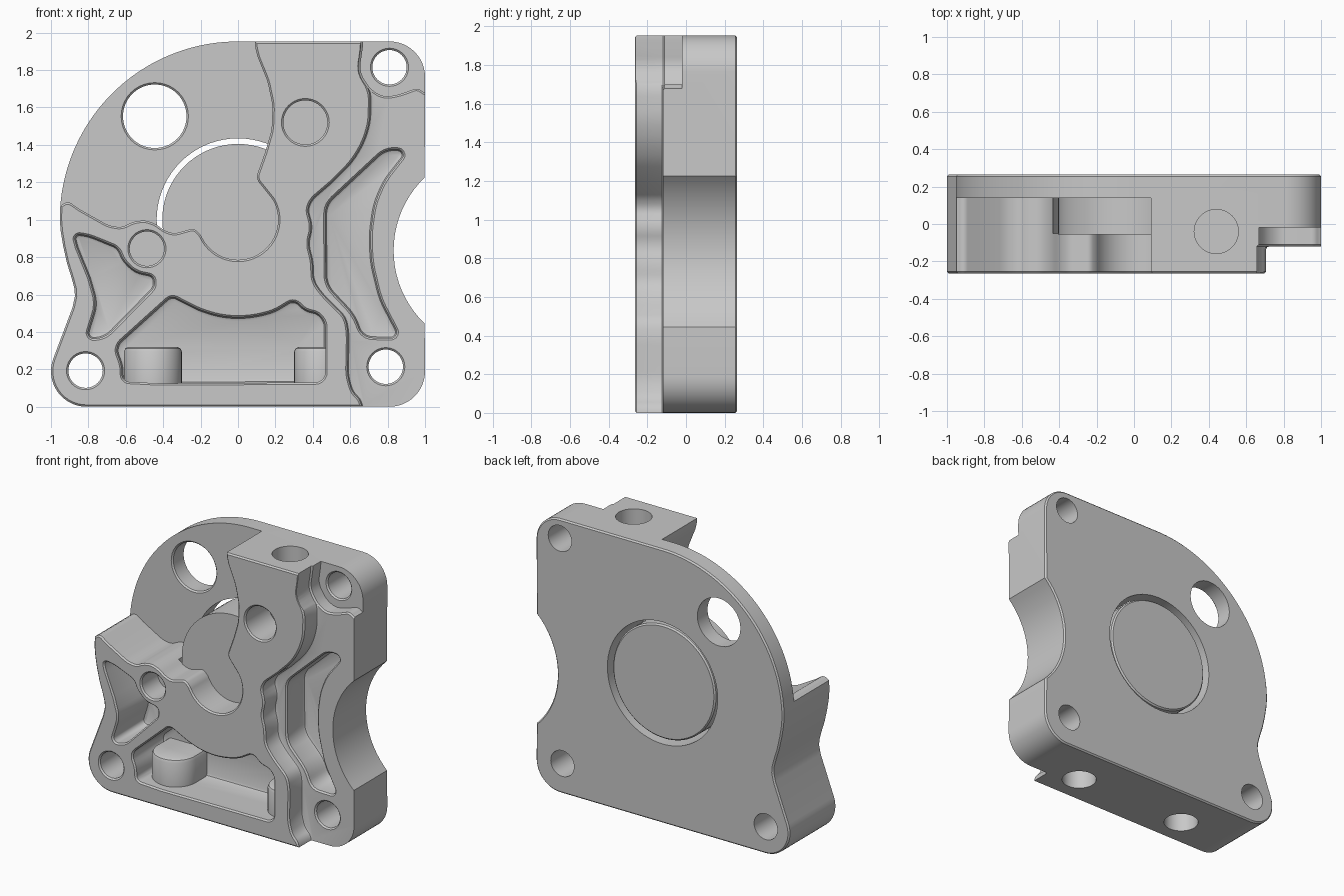
import bpy, bmesh
from math import sin, cos, radians
from mathutils import Vector

old = bpy.data.objects.get("Cube")
if old:
    bpy.data.objects.remove(old, do_unlink=True)

GREY = (0.58, 0.58, 0.58, 1)
grey = bpy.data.materials.new("cast_grey")
grey.use_nodes = True
grey.diffuse_color = GREY
grey.node_tree.nodes["Principled BSDF"].inputs["Base Color"].default_value = GREY

FRONT, BACK = -0.265, 0.265
RIM = 0.01


def arc(cx, cy, r, start, end, steps):
    """Points along an arc, angles in degrees."""
    angles = [radians(start + (end - start) * i / steps) for i in range(steps + 1)]
    return [(cx + r * cos(a), cy + r * sin(a)) for a in angles]


def circle(cx, cy, r, steps=40):
    return arc(cx, cy, r, 0, 360, steps)[:-1]


def rounded(points, cut=0.055, steps=5):
    """Replace every real corner of a closed outline with a circular arc."""
    out = []
    pts = [Vector(p) for p in points]
    for i, p in enumerate(pts):
        a, b = pts[i - 1] - p, pts[(i + 1) % len(pts)] - p
        c = min(cut, a.length * 0.45, b.length * 0.45)
        a, b = p + a.normalized() * c, p + b.normalized() * c
        w = (b - a).length / (2 * c)
        if w > 0.997:
            out.append(tuple(p))
            continue
        for k in range(steps + 1):
            t = k / steps
            u, v, s = (1 - t) ** 2, 2 * w * t * (1 - t), t * t
            out.append(tuple((a * u + p * v + b * s) / (u + v + s)))
    return out


def offset(points, d):
    """Move an outline outward by d (inward if negative)."""
    pts = [Vector(p) for p in points]
    out = []
    for i, p in enumerate(pts):
        e1 = (p - pts[i - 1]).normalized()
        e2 = (pts[(i + 1) % len(pts)] - p).normalized()
        n1, n2 = Vector((e1.y, -e1.x)), Vector((e2.y, -e2.x))
        out.append(p + (n1 + n2) * d / max(1 + n1.dot(n2), 0.5))
    return out


def loft(name, points, sections, axis="y"):
    """Closed solid through offset copies of one outline, along y or z."""
    area = sum(points[i - 1][0] * p[1] - p[0] * points[i - 1][1] for i, p in enumerate(points))
    if area < 0:
        points = points[::-1]
    bm = bmesh.new()
    rings = [[bm.verts.new((a, t, b) if axis == "y" else (a, b, t))
              for a, b in offset(points, d)] for t, d in sections]
    bm.faces.new(rings[0])
    bm.faces.new(rings[-1][::-1])
    for r1, r2 in zip(rings, rings[1:]):
        for i in range(len(points)):
            bm.faces.new((r1[i], r1[i - 1], r2[i - 1], r2[i]))
    if axis == "z":
        bmesh.ops.reverse_faces(bm, faces=bm.faces[:])
    mesh = bpy.data.meshes.new(name)
    bm.to_mesh(mesh)
    bm.free()
    mesh.materials.append(grey)
    obj = bpy.data.objects.new(name, mesh)
    bpy.context.collection.objects.link(obj)
    return obj


def volume(mesh):
    bm = bmesh.new()
    bm.from_mesh(mesh)
    result = bm.calc_volume(signed=True)
    bm.free()
    return result


def combine(target, tool, operation="DIFFERENCE"):
    """Boolean the tool into the target, keeping the first sound solver result."""
    tool.hide_render = True
    before = volume(target.data)
    sign = 1 if operation == "UNION" else -1
    mod = target.modifiers.new("combine", "BOOLEAN")
    mod.operation, mod.object = operation, tool
    for solver in ("MANIFOLD", "EXACT", "FLOAT"):
        mod.solver = solver
        bpy.context.view_layer.update()
        graph = bpy.context.evaluated_depsgraph_get()
        mesh = bpy.data.meshes.new_from_object(target.evaluated_get(graph))
        if 0.0002 < sign * (volume(mesh) / before - 1) < 0.45:
            target.data = mesh
            break
    target.modifiers.remove(mod)
    bpy.data.objects.remove(tool, do_unlink=True)


def recess(name, points, top, floor, fillet):
    """Cut from the front down to a floor, with a broken rim and a soft floor edge."""
    sections = [(-0.4, RIM), (top, RIM), (top + RIM, 0)]
    if fillet:
        sections += [(floor - fillet, 0), (floor - fillet * 0.3, -fillet * 0.3)]
    sections.append((floor, -fillet))
    combine(body, loft(name, points, sections))


# Full-depth silhouette
outline = arc(-0.81, 0.19, 0.19, 160, 270, 14)
outline += arc(0.81, 0.19, 0.19, 270, 360, 12)
outline += arc(1.375, 0.835, 0.543, 226, 134, 20)
outline += arc(0.81, 1.763, 0.19, 0, 90, 12)
outline += arc(0, 1, 0.953, 90, 180, 40)
outline += [(-0.948, 0.94), (-0.935, 0.86), (-0.915, 0.77), (-0.89, 0.69),
            (-0.874, 0.63), (-0.872, 0.59), (-0.885, 0.53)]
body = loft("housing_body", outline,
            [(FRONT, -RIM), (FRONT + RIM, 0), (BACK - RIM, 0), (BACK, -RIM)])

# Open upper left area, down to the thin back plate
open_area = [(0.09, 2.2), (0.09, 1.93), (0.105, 1.87), (0.158, 1.74), (0.185, 1.61),
             (0.18, 1.48), (0.145, 1.36), (0.095, 1.22), (0.14, 1.165)]
open_area += arc(0, 1, 0.215, 30, -158, 20)
open_area += [(-0.235, 0.955), (-0.34, 0.925), (-0.39, 0.94), (-0.445, 0.98), (-0.5, 0.998),
              (-0.565, 0.988), (-0.62, 0.958), (-0.69, 0.968), (-0.845, 1.055),
              (-0.91, 1.1), (-0.955, 1.07), (-1.2, 1.0), (-1.2, 2.2)]
recess("open_area", rounded(open_area, 0.03), FRONT, 0.14, 0)

# Lowered right flange and the lower corner seat
flange = [(0.665, 2.2), (0.665, 1.92), (0.643, 1.79), (0.708, 1.69), (0.705, 1.52), (0.67, 1.41),
          (0.61, 1.31), (0.5, 1.2), (0.395, 1.11), (0.37, 1.055), (0.396, 0.96), (0.372, 0.87),
          (0.398, 0.78), (0.4, 0.67), (0.46, 0.59), (0.575, 0.478), (0.59, 0.39),
          (0.585, 0.17), (0.61, 0.08), (0.66, 0.03), (0.67, -0.2), (1.3, -0.2), (1.3, 2.2)]
recess("flange_step", rounded(flange), FRONT, -0.12, 0.015)
seat = [(0.67, 2.2), (0.667, 1.92), (0.648, 1.79), (0.71, 1.695), (0.78, 1.655),
        (0.86, 1.668), (0.96, 1.705), (1.0, 1.675), (1.3, 1.66), (1.3, 2.2)]
recess("corner_seat", rounded(seat), -0.12, -0.02, 0)

# Weight-saving pockets
lower = [(-0.355, 0.595), (-0.29, 0.56), (-0.2, 0.515), (-0.1, 0.485), (0, 0.475), (0.1, 0.485),
         (0.195, 0.51), (0.3, 0.575), (0.36, 0.515), (0.43, 0.5), (0.467, 0.45), (0.467, 0.13),
         (-0.42, 0.125), (-0.62, 0.135), (-0.62, 0.22), (-0.66, 0.32)]
left = [(-0.88, 0.925), (-0.8, 0.915), (-0.64, 0.85), (-0.615, 0.785), (-0.55, 0.72), (-0.45, 0.7),
        (-0.445, 0.64), (-0.71, 0.37), (-0.815, 0.36), (-0.755, 0.55), (-0.795, 0.69), (-0.86, 0.85)]
right = [(0.79, 1.38), (0.91, 1.37), (0.78, 1.205), (0.728, 1.08), (0.706, 0.92), (0.713, 0.77),
         (0.76, 0.575), (0.87, 0.365), (0.665, 0.37), (0.62, 0.49), (0.47, 0.65), (0.467, 1.08)]
recess("lower_pocket", rounded(lower), FRONT, 0.08, 0.02)
recess("left_pocket", rounded(left), FRONT, 0.08, 0.02)
recess("right_pocket", rounded(right), -0.12, 0.08, 0.02)

# Bosses around the bottom ports, then the ports
for x, r in ((-0.455, 0.155), (0.44, 0.14)):
    shape = arc(x, -0.05, r, 180, 360, 20) + [(x + r, 0.15), (x - r, 0.15)]
    boss = loft("port_boss", shape, [(0.06, 0), (0.295, 0), (0.312, -0.008), (0.32, -0.025)], "z")
    combine(body, boss, "UNION")
    combine(body, loft("bottom_port", circle(x, -0.05, 0.115), [(-0.1, 0), (0.25, 0)], "z"))

# Top port
combine(body, loft("top_port", circle(0.44, -0.04, 0.118), [(1.68, 0), (2.2, 0)], "z"))

# Through and blind holes: x, z, radius, rim level, end
for x, z, r, top, end in ((0.81, 1.815, 0.092, -0.02, 0.4), (0.79, 0.214, 0.092, -0.12, 0.4),
                          (-0.815, 0.193, 0.092, FRONT, 0.4), (-0.445, 1.553, 0.17, 0.14, 0.4),
                          (0.36, 1.52, 0.118, FRONT, 0.0), (-0.487, 0.845, 0.092, FRONT, -0.08)):
    recess("hole", circle(x, z, r), top, end, 0)

# Round groove from the back, with the centre disc standing in it
combine(body, loft("groove", circle(0, 1, 0.435, 72), [(-0.05, 0), (0.4, 0)]))
disc = loft("centre_disc", circle(0, 1, 0.405, 72), [(-0.055, 0), (0.24, 0), (0.25, -0.01)])

for obj in (body, disc):
    bpy.ops.object.select_all(action="DESELECT")
    obj.select_set(True)
    bpy.context.view_layer.objects.active = obj
    bpy.ops.object.shade_smooth_by_angle(angle=radians(30))
